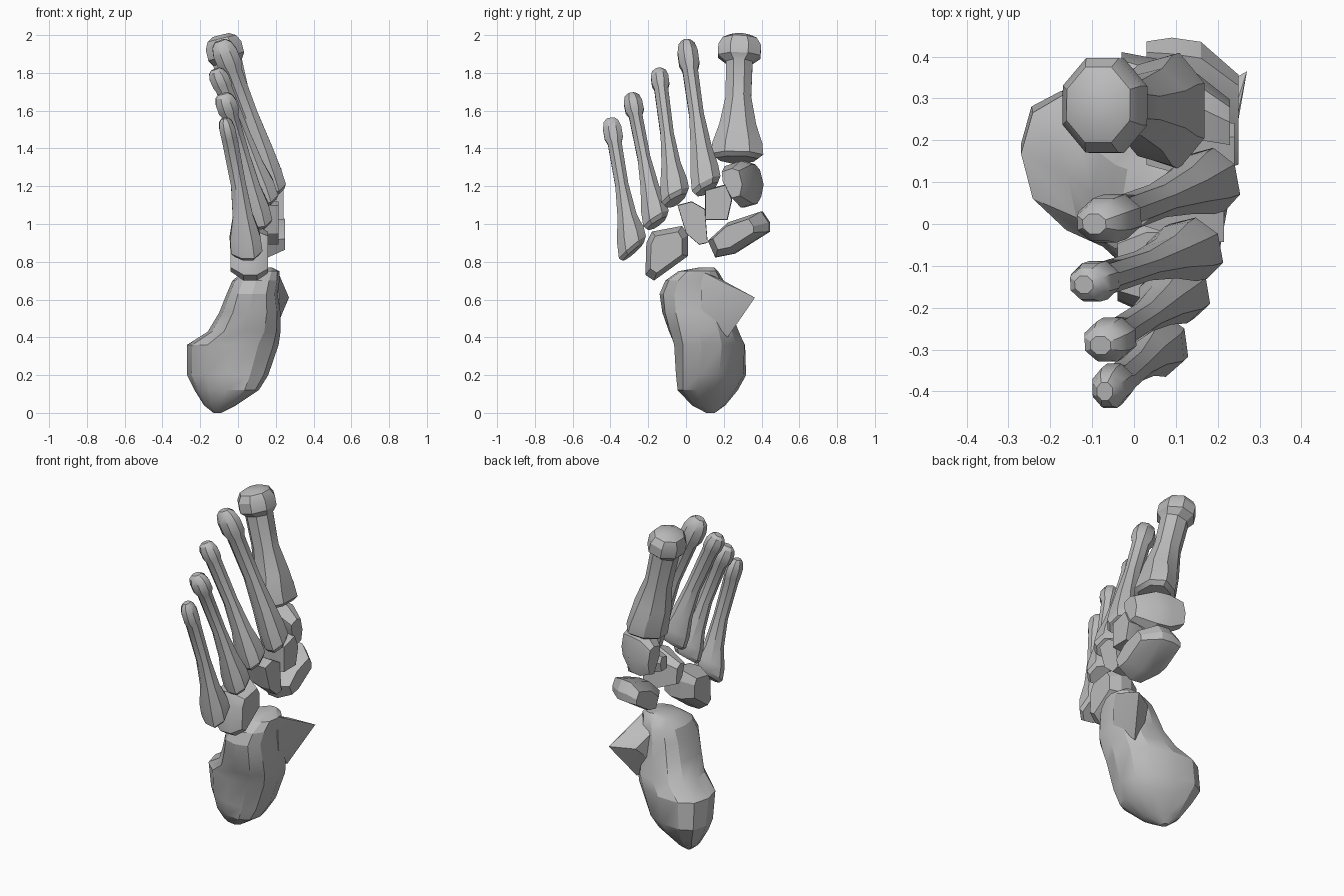
import bpy, bmesh, math
from mathutils import Vector

cube = bpy.data.objects.get("Cube")
if cube:
    bpy.data.objects.remove(cube, do_unlink=True)

bone = bpy.data.materials.new("bone grey")
bone.use_nodes = True
GREY = (0.5, 0.5, 0.5, 1)
bone.diffuse_color = GREY
bone.node_tree.nodes["Principled BSDF"].inputs["Base Color"].default_value = GREY


def finish(name, bm, angle=30):
    bmesh.ops.recalc_face_normals(bm, faces=bm.faces)
    mesh = bpy.data.meshes.new(name)
    bm.to_mesh(mesh)
    bm.free()
    mesh.materials.append(bone)
    obj = bpy.data.objects.new(name, mesh)
    bpy.context.collection.objects.link(obj)
    bpy.ops.object.select_all(action="DESELECT")
    obj.select_set(True)
    bpy.context.view_layer.objects.active = obj
    bpy.ops.object.shade_smooth_by_angle(angle=math.radians(angle))
    return obj


def loft(name, rings, angle=30):
    """Skin a list of point rings and cap both ends."""
    bm = bmesh.new()
    loops = [[bm.verts.new(p) for p in ring] for ring in rings]
    n = len(loops[0])
    for a, b in zip(loops, loops[1:]):
        for i in range(n):
            j = (i + 1) % n
            bm.faces.new((a[i], a[j], b[j], b[i]))
    bm.faces.new(loops[0])
    bm.faces.new(loops[-1])
    return finish(name, bm, angle)


def hull(name, points, angle=25):
    bm = bmesh.new()
    for p in points:
        bm.verts.new(p)
    out = bmesh.ops.convex_hull(bm, input=bm.verts)
    loose = set(out["geom_interior"]) | set(out["geom_unused"])
    bmesh.ops.delete(bm, geom=[v for v in loose if isinstance(v, bmesh.types.BMVert)],
                     context="VERTS")
    return finish(name, bm, angle)


def long_bone(name, head, base, head_len, head_r, shaft_r, base_r, slant=0.4, bow=0.015):
    """Blunt head, thin shaft, flared wedge base cut at a slant; radii are (depth, width)."""
    head, base = Vector(head), Vector(base)
    axis = (head - base).normalized()
    wide = (Vector((0, 1, 0)) - axis * axis.y).normalized()
    deep = wide.cross(axis)
    length = (head - base).length
    h = head_len / length
    # position along the bone, radii, scale, wedge amount, share of the slant
    stations = [
        (0, base_r, 0.8, 0.3, 1), (0.03, base_r, 1, 0.3, 1), (0.12, base_r, 0.97, 0.25, 0.6),
        (0.27, shaft_r, 1.35, 0.2, 0), (0.5, shaft_r, 1, 0, 0),
        (1 - 1.15 * h, shaft_r, 1.05, 0, 0), (1 - 0.9 * h, head_r, 1, 0, 0),
        (1 - 0.45 * h, head_r, 1, 0, 0), (1 - 0.15 * h, head_r, 0.8, 0, 0),
        (1, head_r, 0.45, 0, 0),
    ]
    rings = []
    for t, (rd, rw), s, wedge, cut in stations:
        mid = base.lerp(head, t) + deep * bow * math.sin(math.pi * t)
        ring = []
        for k in range(8):
            a = math.tau * (k + 0.5) / 8
            c = math.cos(a)
            w = rw * s * math.sin(a) * (1 + wedge * c)
            ring.append(mid + deep * rd * s * c + wide * w + axis * w * cut * slant)
        rings.append(ring)
    return loft(name, rings)


def block(name, outline, layers):
    """Faceted small bone: a y-z outline repeated at (x, scale, y shift) layers."""
    cy = sum(p[0] for p in outline) / len(outline)
    cz = sum(p[1] for p in outline) / len(outline)
    return hull(name, [(x, cy + (y - cy) * s + shift, cz + (z - cz) * s)
                       for x, s, shift in layers for y, z in outline])


# Five long bones, from the thick inner one to the slim outer one
long_bone("first_metatarsal", (-0.09, 0.285, 2), (0.07, 0.27, 1.34), 0.13,
          (0.105, 0.122), (0.08, 0.073), (0.115, 0.135), 0, 0)
long_bone("second_metatarsal", (-0.095, 0, 1.97), (0.18, 0.11, 1.18), 0.15,
          (0.07, 0.058), (0.052, 0.042), (0.085, 0.078))
long_bone("third_metatarsal", (-0.12, -0.145, 1.82), (0.135, -0.055, 1.12), 0.1,
          (0.055, 0.05), (0.046, 0.038), (0.09, 0.075))
long_bone("fourth_metatarsal", (-0.08, -0.29, 1.69), (0.105, -0.155, 1), 0.11,
          (0.06, 0.053), (0.043, 0.037), (0.085, 0.072))
long_bone("fifth_metatarsal", (-0.07, -0.4, 1.56), (0.045, -0.28, 0.85), 0.12,
          (0.045, 0.053), (0.043, 0.038), (0.09, 0.078), 0.6)

# Wedge bones behind the long bones
block("inner_wedge", [(0.21, 1.31), (0.3, 1.34), (0.36, 1.32), (0.39, 1.2),
                      (0.37, 1.1), (0.3, 1.08), (0.22, 1.22)],
      [(-0.03, 0.65, 0.05), (0.05, 0.95, 0.01), (0.13, 0.95, -0.01), (0.23, 0.6, -0.06)])
block("middle_wedge", [(0.1, 1.18), (0.21, 1.21), (0.245, 1.13), (0.22, 1.02), (0.1, 1.02)],
      [(0.03, 0.45, 0), (0.18, 1, 0), (0.24, 0.95, 0)])
block("outer_wedge", [(-0.045, 1.1), (0.03, 1.12), (0.1, 1.08), (0.115, 0.9),
                      (0.07, 0.89), (0, 0.95)],
      [(0.01, 0.5, 0), (0.15, 1, 0), (0.215, 0.98, 0)])

# Boat-shaped bone and cube-shaped bone
block("boat_bone", [(0.11, 0.91), (0.15, 0.82), (0.25, 0.84), (0.44, 0.96),
                    (0.44, 1.01), (0.4, 1.07), (0.22, 1.01)],
      [(0.03, 0.65, 0.05), (0.09, 0.97, 0.01), (0.16, 0.97, 0), (0.25, 0.65, -0.03)])
block("cube_bone", [(-0.21, 0.9), (-0.18, 0.96), (-0.02, 0.99), (0.01, 0.94),
                    (0.01, 0.83), (-0.17, 0.7), (-0.215, 0.73)],
      [(-0.04, 0.7, 0), (0.03, 1, 0), (0.1, 1, 0), (0.16, 0.75, 0)])

# Heel bone: z, x range, y range
levels = [
    (0, -0.13, -0.09, 0.11, 0.15), (0.04, -0.18, -0.01, 0.04, 0.2),
    (0.12, -0.23, 0.11, -0.03, 0.26), (0.2, -0.27, 0.16, -0.04, 0.305),
    (0.36, -0.27, 0.215, -0.06, 0.31), (0.43, -0.16, 0.225, -0.09, 0.28),
    (0.53, -0.1, 0.225, -0.125, 0.24), (0.63, -0.06, 0.21, -0.14, 0.22),
    (0.7, -0.03, 0.22, -0.11, 0.2), (0.75, 0.03, 0.22, -0.04, 0.17),
    (0.77, 0.1, 0.18, 0.07, 0.15),
]
rings = []
for z, x0, x1, y0, y1 in levels:
    rx, ry = (x1 - x0) / 2, (y1 - y0) / 2
    lean = 0.4 * rx * max(0, 1 - z / 0.65)
    ring = []
    for k in range(12):
        a = math.tau * k / 12
        # slightly boxy ellipse, its plantar end leaning inward
        c, s = (math.copysign(abs(f) ** 0.85, f) for f in (math.cos(a), math.sin(a)))
        ring.append((x0 + rx + rx * c, y0 + ry + ry * s - lean * c, z))
    rings.append(ring)
loft("heel_bone", rings, 25)

# Pointed shelf on the inner side of the heel
hull("heel_shelf", [(0.27, 0.365, 0.61), (0.22, 0.28, 0.52), (0.21, 0.18, 0.71),
                    (0.08, 0.16, 0.7), (0.08, 0.16, 0.47), (0.18, 0.22, 0.4),
                    (0.21, 0.08, 0.75), (0.14, 0.29, 0.6), (0.22, 0.08, 0.55)])
